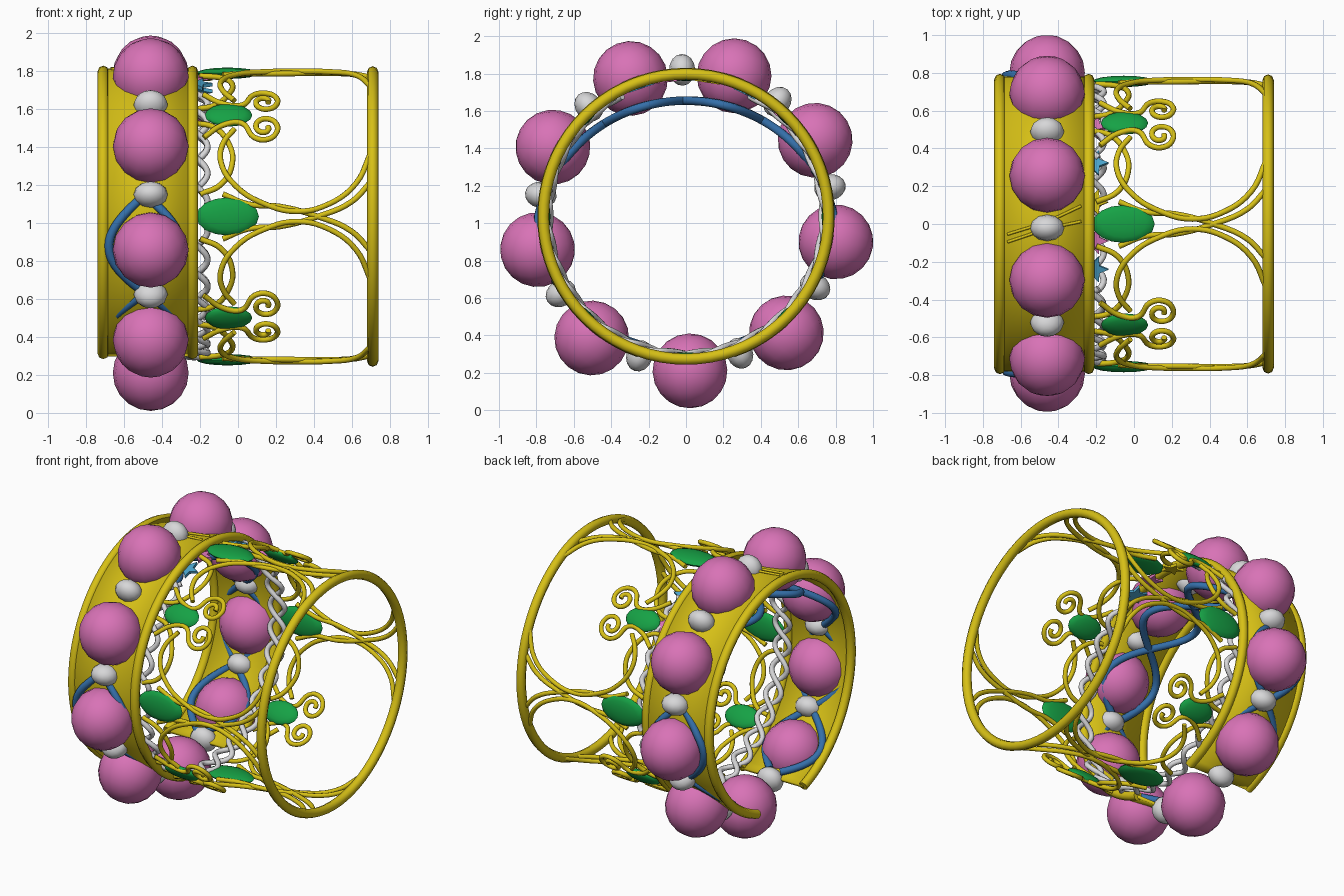
import bpy, bmesh, math
from mathutils import Vector, Matrix

if "Cube" in bpy.data.objects:
    bpy.data.objects.remove(bpy.data.objects["Cube"])

CZ = 1.035          # height of the bracelet axis, which runs along x


def mat(name, r, g, b):
    m = bpy.data.materials.new(name)
    m.diffuse_color = (r, g, b, 1)
    m.use_nodes = True
    m.node_tree.nodes["Principled BSDF"].inputs["Base Color"].default_value = m.diffuse_color
    return m


GOLD = mat("gold", 0.68, 0.53, 0.008)
PINK = mat("pink", 0.69, 0.17, 0.47)
PEARL = mat("pearl_white", 0.68, 0.68, 0.69)
GREEN = mat("green", 0.008, 0.36, 0.06)
BLUE = mat("blue", 0.035, 0.16, 0.40)
CYAN = mat("sky_blue", 0.07, 0.37, 0.60)


def P(x, deg, r=0.76, cz=CZ):
    """Point on the cylinder: position along axis, angle from +y, radius."""
    a = math.radians(deg)
    return Vector((x, r * math.cos(a), cz + r * math.sin(a)))


def frame(x, deg, r, cz=CZ):
    """Local frame: X along axis, Y tangential, Z radial outwards."""
    return Matrix.Translation(P(x, deg, r, cz)) @ Matrix.Rotation(math.radians(deg - 90), 4, 'X')


def finish(ob, m, angle=40):
    ob.data.materials.clear()
    ob.data.materials.append(m)
    bpy.ops.object.select_all(action='DESELECT')
    ob.select_set(True)
    bpy.context.view_layer.objects.active = ob
    bpy.ops.object.shade_smooth_by_angle(angle=math.radians(angle))


def mesh_object(name, bm, m, angle=40):
    me = bpy.data.meshes.new(name)
    bm.to_mesh(me)
    bm.free()
    ob = bpy.data.objects.new(name, me)
    bpy.context.collection.objects.link(ob)
    finish(ob, m, angle)
    return ob


def tube(name, paths, rad, m, cyclic=False, smooth=False):
    """Round wire along one or more point lists, turned into a mesh."""
    cu = bpy.data.curves.new(name, 'CURVE')
    cu.dimensions = '3D'
    cu.bevel_depth = rad
    cu.bevel_resolution = 2
    cu.use_fill_caps = True
    cu.resolution_u = 5
    for pts in paths:
        if smooth:
            sp = cu.splines.new('BEZIER')
            sp.bezier_points.add(len(pts) - 1)
            for bp, p in zip(sp.bezier_points, pts):
                bp.co = p
                bp.handle_left_type = bp.handle_right_type = 'AUTO'
        else:
            sp = cu.splines.new('POLY')
            sp.points.add(len(pts) - 1)
            for q, p in zip(sp.points, pts):
                q.co = (*p, 1)
        sp.use_cyclic_u = cyclic
    ob = bpy.data.objects.new(name, cu)
    bpy.context.collection.objects.link(ob)
    bpy.ops.object.select_all(action='DESELECT')
    ob.select_set(True)
    bpy.context.view_layer.objects.active = ob
    bpy.ops.object.convert(target='MESH')
    finish(bpy.context.object, m, 50)


def ball(name, x, deg, r, size, m, seg=16, rings=10, cz=CZ):
    bm = bmesh.new()
    bmesh.ops.create_uvsphere(bm, u_segments=seg, v_segments=rings, radius=1)
    bmesh.ops.transform(bm, matrix=frame(x, deg, r, cz) @ Matrix.Diagonal((*size, 1)), verts=bm.verts)
    mesh_object(name, bm, m, 60)


def span(a, b, n):
    return [a + (b - a) * i / n for i in range(n + 1)]


# wide band, open at the bottom
A0, A1 = -71, 251
bm = bmesh.new()
rows = [[bm.verts.new(P(x, a, 0.77)) for x in (-0.71, -0.24)] for a in span(A0, A1, 72)]
for r0, r1 in zip(rows, rows[1:]):
    bm.faces.new((r0[0], r0[1], r1[1], r1[0]))
bmesh.ops.recalc_face_normals(bm, faces=bm.faces)
band = mesh_object("wide_band", bm, GOLD)
mod = band.modifiers.new("thickness", 'SOLIDIFY')
mod.thickness = 0.02
mod.offset = 0

# band rims and the separate end ring
for name, x in (("outer_rim", -0.71), ("inner_rim", -0.24)):
    tube(name, [[P(x, a, 0.765) for a in span(A0, A1, 72)]], 0.03, GOLD)
tube("end_ring", [[P(0.71, a, 0.762) for a in span(0, 355, 71)]], 0.03, GOLD, cyclic=True)

# nine large beads with small spacers between
for k in range(9):
    ball("large_bead", -0.46, -8.5 + 40 * k, 0.81, (0.2, 0.2, 0.2), PINK, cz=1.02)
    ball("spacer_bead", -0.46, 11.5 + 40 * k, 0.785, (0.09, 0.07, 0.085), PEARL, 12, 8)


# two blue strands weaving round the beads, dipping inside at the top
def blue_r(a):
    s = math.sin(math.radians(a))
    return 0.79 - 0.17 * s if s > 0 else 0.79 - 0.07 * s * s


tube("blue_strands", [[P(-0.49 + sg * 0.19 * math.sin(math.radians((a - 11.5) * 4.5)), a, blue_r(a))
                       for a in span(A0 + 2, A1 - 2, 160)] for sg in (1, -1)], 0.024, BLUE)

# white braid beside the band
tube("white_braid", [[P(-0.215 + sg * 0.055 * math.sin(math.radians(a * 15)), a,
                        0.735 + sg * 0.01 * math.cos(math.radians(a * 15)))
                      for a in span(118, 422, 220)] for sg in (1, -1)], 0.017, PEARL)

# little flat stars along the top
for deg, m in ((46, PINK), (64, CYAN), (81, GOLD), (97, PINK), (109, CYAN)):
    bm = bmesh.new()
    vs = []
    for i in range(10):
        q = 0.075 if i % 2 == 0 else 0.034
        t = math.radians(36 * i)
        vs.append(bm.verts.new((q * math.cos(t), q * math.sin(t), -0.01)))
    face = bm.faces.new(vs)
    ext = bmesh.ops.extrude_face_region(bm, geom=[face])
    bmesh.ops.translate(bm, vec=(0, 0, 0.02), verts=[v for v in ext['geom'] if isinstance(v, bmesh.types.BMVert)])
    bmesh.ops.recalc_face_normals(bm, faces=bm.faces)
    bmesh.ops.transform(bm, matrix=frame(-0.21, deg, 0.735), verts=bm.verts)
    mesh_object("star", bm, m, 30)

# filigree: (x, degrees from the large stone), mirrored on both sides
LONG_ARC = [(.70, 26), (.62, 13), (.48, 5), (.31, 2), (.14, 5), (-.01, 12), (-.09, 22), (-.08, 30), (-.02, 37)]
CROSS_ARC = [(.70, 14), (.6, 6), (.42, 0), (.22, -4), (.05, -5), (-.08, -9)]
SIDE_ARC = [(-.2, 9), (-.09, 13), (-.03, 22), (-.05, 31), (-.13, 39), (-.22, 41)]
SPIRAL = [(-.18, 33), (-.08, 39), (.02, 40)]
SPIRAL += [(.14 + .085 * (1 - i / 13) * math.cos(math.radians(230 + 50 * i)),
            38 + 6.5 * (1 - i / 13) * math.sin(math.radians(230 + 50 * i))) for i in range(11)]
wires = []
for base in (0, 90, 180, 270):
    for sg in (1, -1):
        for path, r in ((LONG_ARC, 0.765), (CROSS_ARC, 0.755), (SIDE_ARC, 0.75), (SPIRAL, 0.765)):
            wires.append([P(x, base + sg * d, r) for x, d in path])
tube("filigree_wires", wires, 0.015, GOLD, smooth=True)

# green stones: large at the quarters, small between
for k in range(4):
    ball("large_green_stone", -0.055, 90 * k, 0.755, (0.165, 0.1, 0.03), GREEN, 16, 8)
    ball("small_green_stone", -0.05, 90 * k + 45, 0.755, (0.125, 0.08, 0.03), GREEN, 16, 8)

# fine wires crossing the top of the band
tube("top_wires", [[P(-0.67, 95 + d, 0.782), P(-0.46, 90 + d, 0.79), P(-0.28, 85 + 2 * d, 0.782)]
                   for d in (-1, 2)], 0.008, GOLD, smooth=True)
